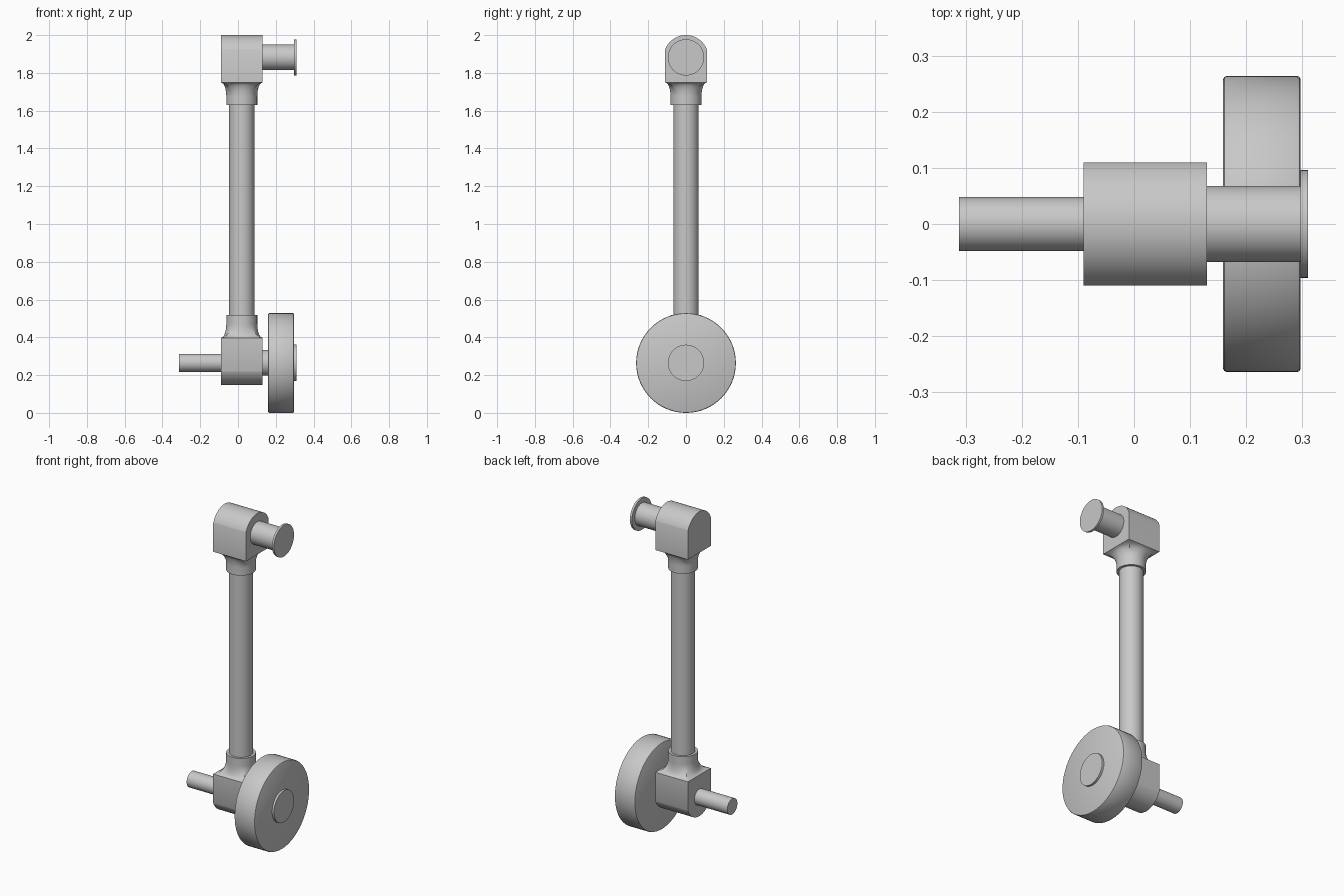
import bpy, bmesh
from math import acos, cos, sin, pi, sqrt
from mathutils import Vector

cube = bpy.data.objects.get("Cube")
if cube:
    bpy.data.objects.remove(cube, do_unlink=True)

SEG = 64
LOW, HIGH = 0.265, 1.882      # heights of the two axles
MID = 0.02                    # x of the column and both blocks
HALF = 0.11                   # half width of the square blocks
DROP = 0.132                  # axle to flat face of a block

grey = bpy.data.materials.new("plain grey")
grey.use_nodes = True
colour = (0.58, 0.58, 0.58, 1)
grey.diffuse_color = colour
grey.node_tree.nodes["Principled BSDF"].inputs["Base Color"].default_value = colour


def loft(name, rings):
    """Skin a list of closed rings and cap both ends."""
    bm = bmesh.new()
    rows = [[bm.verts.new(p) for p in ring] for ring in rings]
    n = len(rows[0])
    for a, b in zip(rows, rows[1:]):
        for i in range(n):
            j = (i + 1) % n
            bm.faces.new((a[i], a[j], b[j], b[i]))
    bm.faces.new(rows[0][::-1])
    bm.faces.new(rows[-1])
    bmesh.ops.recalc_face_normals(bm, faces=bm.faces[:])
    mesh = bpy.data.meshes.new(name)
    bm.to_mesh(mesh)
    bm.free()
    mesh.materials.append(grey)
    obj = bpy.data.objects.new(name, mesh)
    bpy.context.collection.objects.link(obj)
    bpy.ops.object.select_all(action='DESELECT')
    obj.select_set(True)
    bpy.context.view_layer.objects.active = obj
    bpy.ops.object.shade_smooth_by_angle(angle=pi / 6)
    return obj


def circle():
    return [(cos(2 * pi * i / SEG), sin(2 * pi * i / SEG)) for i in range(SEG)]


def turned(name, z, profile):
    """Round part along x from (x, radius) pairs."""
    return loft(name, [[(x, r * c, z + r * s) for c, s in circle()] for x, r in profile])


def block(name, z, side):
    """Bearing block: rounded away from the column, square towards it."""
    r = 0.118
    start = acos(HALF / r)
    steps = 40
    outline = [(-HALF, -DROP), (HALF, -DROP)]
    for i in range(steps + 1):
        a = start + (pi - 2 * start) * i / steps
        outline.append((r * cos(a), r * sin(a)))
    loft(name, [[(x, y, z + side * h) for y, h in outline]
                for x in (MID - HALF, MID + HALF)])


def collar(name, z, side):
    """Socket that flares from a round collar to the square block face."""
    r, flare, length = 0.082, 0.075, 0.12
    face = z - side * DROP
    rings = []
    steps = 12
    for k in range(steps + 1):
        u = 1 - k / steps
        w = 1 - sqrt(1 - u * u)
        ring = []
        for c, s in circle():
            square = Vector((c, s)) * HALF / max(abs(c), abs(s))
            p = Vector((c, s)).lerp(square, 0) * r
            p = p.lerp(square, w)
            ring.append((MID + p.x, p.y, face - side * flare * (1 - u)))
        rings.append(ring)
    rings.append([(MID + r * c, r * s, face - side * length) for c, s in circle()])
    loft(name, rings)


# Blocks and collars at both ends of the column
for label, height, side in (("upper", HIGH, 1), ("lower", LOW, -1)):
    block(label + "_block", height, side)
    collar(label + "_collar", height, side)

# Column
loft("column", [[(MID + 0.067 * c, 0.067 * s, z) for c, s in circle()]
                for z in (LOW + DROP + 0.05, HIGH - DROP - 0.05)])

# Upper pin with its end flange
turned("upper_pin", HIGH, [(0.12, 0.068), (0.298, 0.068)])
turned("upper_pin_flange", HIGH, [(0.297, 0.096), (0.31, 0.096)])

# Lower axle, wheel and hub cap
turned("lower_axle", LOW, [(-0.312, 0.048), (-0.08, 0.048)])
turned("wheel_spacer", LOW, [(0.12, 0.068), (0.17, 0.068)])
turned("wheel", LOW - 0.001, [(0.159, 0.258), (0.161, 0.262), (0.165, 0.264),
                              (0.291, 0.264), (0.295, 0.262), (0.297, 0.258)])
turned("hub_cap", LOW, [(0.29, 0.096), (0.31, 0.096)])
